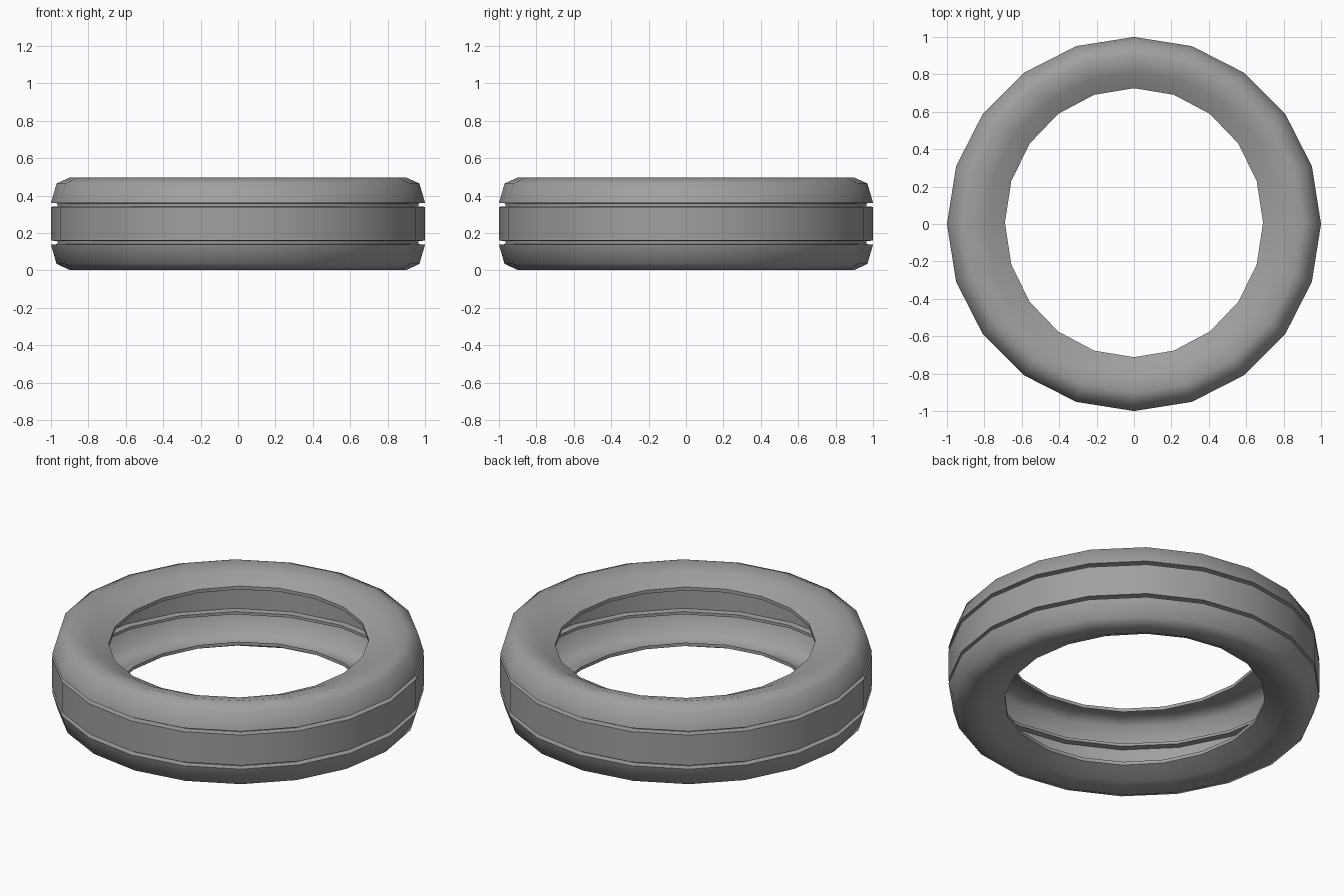
import bpy, bmesh, math

cube = bpy.data.objects.get("Cube")
if cube:
    bpy.data.objects.remove(cube, do_unlink=True)

SIDES = 20
MID = 0.25      # height of the tyre's centre plane

rubber = bpy.data.materials.new("grey rubber")
rubber.use_nodes = True
grey = (0.35, 0.35, 0.35, 1)
rubber.diffuse_color = grey
rubber.node_tree.nodes["Principled BSDF"].inputs["Base Color"].default_value = grey

# Upper half of the tread and sidewall section: radius, height above centre
half = [(1.0, 0.09), (0.965, 0.093), (0.965, 0.109), (1.0, 0.112),  # tread groove
        (0.97, 0.215), (0.9, 0.247),                                # shoulder
        (0.8, 0.22), (0.705, 0.175), (0.705, 0.155)]                # sidewall and bead
profile = [(r, -h) for r, h in reversed(half)] + half


def ring(bm, r, h):
    """One ring of the section; the bead is slightly oval."""
    bead = max(0, min(1, (0.9 - r) / 0.195))
    rx, ry, shift = r - 0.015 * bead, r + 0.014 * bead, 0.007 * bead
    return [bm.verts.new((rx * math.cos(a), ry * math.sin(a) + shift, MID + h))
            for a in (math.tau * i / SIDES for i in range(SIDES))]


# Open tyre shell, hollow towards the hub
bm = bmesh.new()
rings = [ring(bm, r, h) for r, h in profile]
for low, high in zip(rings, rings[1:]):
    for i in range(SIDES):
        j = (i + 1) % SIDES
        bm.faces.new((low[i], low[j], high[j], high[i]))
mesh = bpy.data.meshes.new("tyre")
bm.to_mesh(mesh)
bm.free()
mesh.materials.append(rubber)

tyre = bpy.data.objects.new("tyre", mesh)
bpy.context.collection.objects.link(tyre)
bpy.ops.object.select_all(action='DESELECT')
tyre.select_set(True)
bpy.context.view_layer.objects.active = tyre
bpy.ops.object.shade_smooth_by_angle(angle=math.radians(60))
